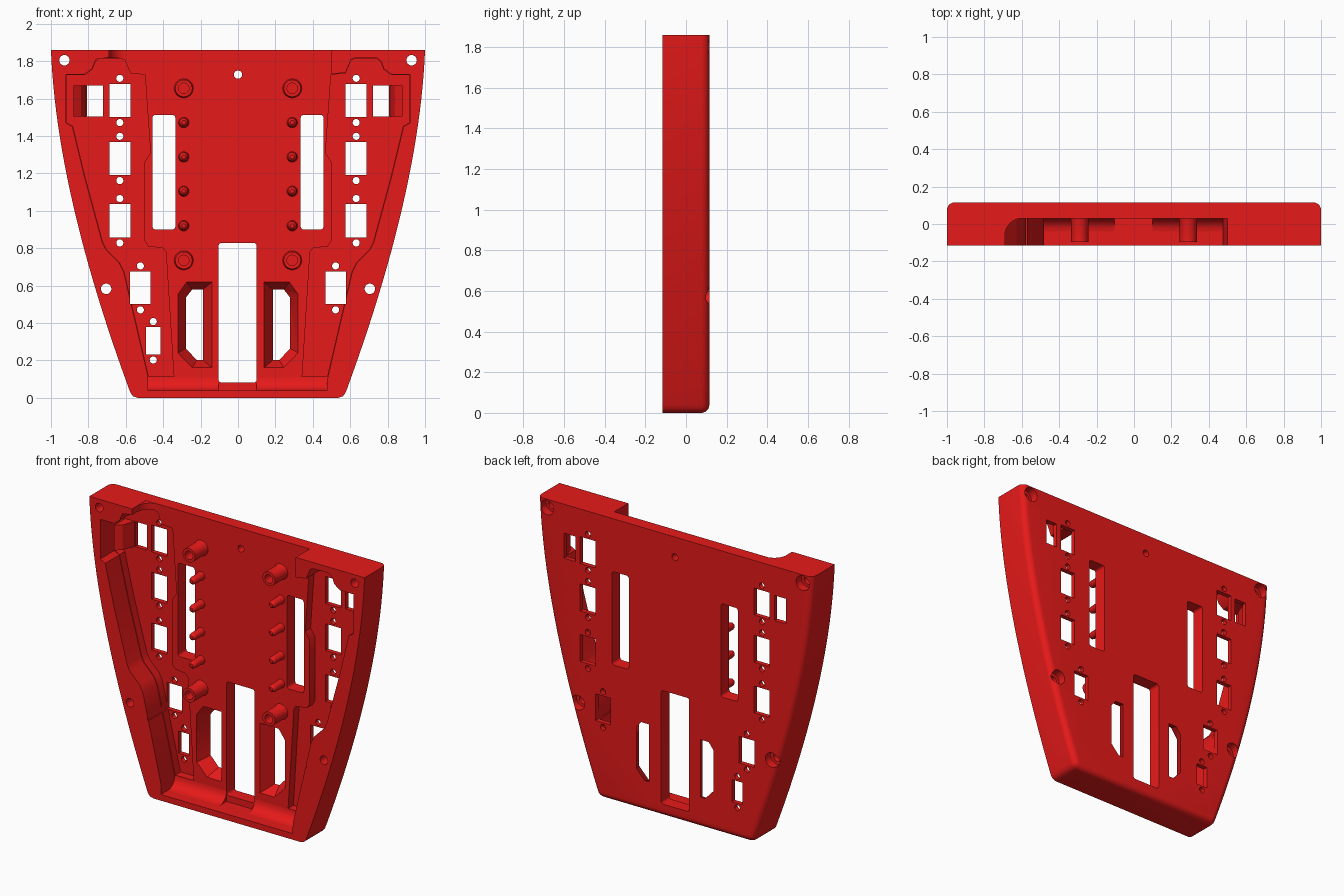
import bpy, bmesh
from math import sin, cos, pi, radians

if "Cube" in bpy.data.objects:
    bpy.data.objects.remove(bpy.data.objects["Cube"])

RED = bpy.data.materials.new("red")
RED.diffuse_color = (0.8, 0.01, 0.01, 1)
RED.use_nodes = True
RED.node_tree.nodes["Principled BSDF"].inputs["Base Color"].default_value = RED.diffuse_color
FRONT, FLOOR, WELL, BACK = -0.115, 0.03, 0.085, 0.115


def add_prism(bm, pts, a, b, axis='y', pts2=None):
    place = {'x': lambda u, v, t: (t, u, v),
             'y': lambda u, v, t: (u, t, v),
             'z': lambda u, v, t: (u, v, t)}[axis]
    lo = [bm.verts.new(place(u, v, a)) for u, v in pts]
    hi = [bm.verts.new(place(u, v, b)) for u, v in (pts2 or pts)]
    n = len(pts)
    bm.faces.new(lo)
    bm.faces.new(hi[::-1])
    for i in range(n):
        bm.faces.new((lo[i], hi[i], hi[(i + 1) % n], lo[(i + 1) % n]))


def finish(name, bm):
    bmesh.ops.recalc_face_normals(bm, faces=bm.faces[:])
    me = bpy.data.meshes.new(name)
    bm.to_mesh(me)
    bm.free()
    ob = bpy.data.objects.new(name, me)
    bpy.context.collection.objects.link(ob)
    me.materials.append(RED)
    return ob


def smooth(ob):
    bpy.ops.object.select_all(action='DESELECT')
    bpy.context.view_layer.objects.active = ob
    ob.select_set(True)
    bpy.ops.object.shade_smooth_by_angle(angle=radians(35))


def cut(target, bm):
    cutter = finish("cutter", bm)
    cutter.hide_render = True
    m = target.modifiers.new("cut", 'BOOLEAN')
    m.operation, m.solver, m.object = 'DIFFERENCE', 'EXACT', cutter
    bpy.ops.object.select_all(action='DESELECT')
    bpy.context.view_layer.objects.active = target
    target.select_set(True)
    bpy.ops.object.modifier_apply(modifier="cut")
    bpy.data.objects.remove(cutter)


def circle(x, z, r, n=24):
    return [(x + r * cos(2 * pi * i / n), z + r * sin(2 * pi * i / n)) for i in range(n)]


def rect(x0, x1, z0, z1, r=0.0):
    if r == 0:
        return [(x0, z0), (x1, z0), (x1, z1), (x0, z1)]
    out = []
    for k, (cx, cz) in enumerate([(x1 - r, z1 - r), (x0 + r, z1 - r), (x0 + r, z0 + r), (x1 - r, z0 + r)]):
        out += [(cx + r * cos(pi / 2 * (k + i / 4)), cz + r * sin(pi / 2 * (k + i / 4))) for i in range(5)]
    return out


def flip(pts, s):
    return [(s * x, z) for x, z in pts]


# Tray body: curved sides, rounded lower corners, rounded back edge
side = []
for i in range(25):
    t = i / 24
    side.append(((1 - t) ** 2 + 2 * t * (1 - t) * 0.97 + t * t * 0.58,
                 (1 - t) ** 2 * 1.86 + 2 * t * (1 - t) * 1.1 + t * t * 0.04))
side += [(0.572, 0.022), (0.56, 0.008), (0.535, 0.0)]
bm = bmesh.new()
add_prism(bm, side + flip(side, -1)[::-1], FRONT, BACK)
bmesh.ops.recalc_face_normals(bm, faces=bm.faces[:])
edges = [e for e in bm.edges if all(v.co.y > 0.1 for v in e.verts)
         and not all(v.co.z > 1.85 for v in e.verts)]
bmesh.ops.bevel(bm, geom=edges, offset=0.04, segments=6, profile=0.5, affect='EDGES')
tray = finish("tray_body", bm)

# Main front recess, open at the top edge
wall = [(0.78, 1.76), (0.82, 1.73), (0.92, 1.73), (0.92, 1.47), (0.885, 1.45), (0.82, 1.18),
        (0.725, 0.83), (0.705, 0.79), (0.635, 0.72), (0.61, 0.67), (0.48, 0.11)]
bm = bmesh.new()
left = [(-0.69, 1.95), (-0.69, 1.82), (-0.76, 1.81)] + flip(wall, -1) + [(-0.48, 0.04)]
right = [(0.5, 1.95), (0.5, 1.73), (0.575, 1.74), (0.605, 1.81), (0.63, 1.82),
         (0.74, 1.82), (0.765, 1.8)] + wall + [(0.475, 0.04)]
add_prism(bm, left + right[::-1], -0.3, FLOOR)
cut(tray, bm)

# Deeper side wells behind the switches
bm = bmesh.new()
inner = [(0.343, 0.113), (0.385, 0.78), (0.4, 0.8), (0.48, 0.81), (0.5, 0.84), (0.5, 1.26),
         (0.468, 1.31), (0.497, 1.728), (0.575, 1.735), (0.605, 1.805), (0.63, 1.815),
         (0.74, 1.815), (0.762, 1.797)]
outer = [(x - 0.003, z + (-0.003 if z > 1.5 else 0.003)) for x, z in wall]
for s in (-1, 1):
    add_prism(bm, flip(inner + outer, s), -0.3, WELL)
cut(tray, bm)

# Through openings: switch windows, slots, screw holes
bm = bmesh.new()


def window(x, z, w, h, gap=0.03):
    add_prism(bm, rect(x - w / 2, x + w / 2, z - h / 2, z + h / 2), -0.3, 0.3)
    for k in (-1, 1):
        add_prism(bm, circle(x, z + k * (h / 2 + gap), 0.019), -0.3, 0.3)


for s in (-1, 1):
    for z in (1.59, 1.28, 0.947):
        window(s * 0.632, z, 0.112, 0.177)
    window(s * 0.522, 0.588, 0.11, 0.175)
    add_prism(bm, flip(rect(0.722, 0.806, 1.505, 1.67), s), -0.3, 0.3)
    add_prism(bm, flip(rect(0.335, 0.457, 0.9, 1.513, 0.016), s), -0.3, 0.3)
    for x, z in ((0.928, 1.805), (0.705, 0.583)):
        add_prism(bm, circle(s * x, z, 0.028), -0.3, 0.3)
window(-0.453, 0.305, 0.078, 0.145)
add_prism(bm, circle(0, 1.728, 0.022), -0.3, 0.3)
add_prism(bm, rect(-0.104, 0.1, 0.082, 0.828, 0.016), -0.3, 0.3)
cut(tray, bm)

# Screw counterbores on the back and tapered cable funnels on the front
bm = bmesh.new()
big = [(0.138, 0.16), (0.245, 0.16), (0.322, 0.24), (0.322, 0.555), (0.275, 0.62), (0.138, 0.62)]
small = [(0.188, 0.203), (0.22, 0.203), (0.278, 0.265), (0.278, 0.535), (0.245, 0.578), (0.188, 0.578)]
for s in (-1, 1):
    for x, z in ((0.928, 1.805), (0.705, 0.583)):
        add_prism(bm, circle(s * x, z, 0.048), 0.06, 0.3)
    add_prism(bm, flip(big, s), FLOOR - 0.002, BACK + 0.002, pts2=flip(small, s))
cut(tray, bm)
smooth(tray)

# Fillet along the bottom wall, either side of the centre slot
arc = [(-0.04 + 0.07 * cos(i * pi / 12), 0.11 - 0.07 * sin(i * pi / 12)) for i in range(7)]
for name, a, b in (("bottom_fillet_left", -0.48, -0.104), ("bottom_fillet_right", 0.1, 0.475)):
    bm = bmesh.new()
    add_prism(bm, arc + [(-0.04, 0.03), (0.04, 0.03), (0.04, 0.11)], a, b, 'x')
    smooth(finish(name, bm))

# Rounded corner of the top opening
bm = bmesh.new()
arc = [(-0.6 - 0.09 * cos(i * pi / 16), -0.06 + 0.09 * sin(i * pi / 16)) for i in range(9)]
add_prism(bm, arc + [(-0.6, 0.04), (-0.7, 0.04), (-0.7, -0.06)], 1.818, 1.859, 'z')
smooth(finish("opening_fillet", bm))

# Sloped brackets beside the outer windows
for s, name in ((-1, "bracket_left"), (1, "bracket_right")):
    bm = bmesh.new()
    add_prism(bm, [(s * 0.81, WELL + 0.005), (s * 0.84, 0.0), (s * 0.88, -0.03), (s * 0.88, WELL + 0.005)],
              1.505, 1.67, 'z')
    finish(name, bm)


# Round posts on the floor
def lathe(name, profile, x, z, n=24):
    bm = bmesh.new()
    rings = [[bm.verts.new((px, y, pz)) for px, pz in circle(x, z, r, n)] for r, y in profile]
    for a, b in zip(rings, rings[1:]):
        for i in range(n):
            bm.faces.new((a[i], a[(i + 1) % n], b[(i + 1) % n], b[i]))
    bm.faces.new(rings[-1])
    bm.faces.new(rings[0][::-1])
    smooth(finish(name, bm))


for s in (-1, 1):
    for z in (1.655, 0.735):
        lathe("screw_post", [(0.053, 0.035), (0.047, 0.018), (0.046, -0.095), (0.028, -0.095),
                             (0.028, 0.01)], s * 0.29, z)
    for z in (1.472, 1.288, 1.105, 0.92):
        lathe("guide_pin", [(0.029, 0.035), (0.025, 0.01), (0.024, -0.05), (0.02, -0.063),
                            (0.011, -0.07)], s * 0.29, z)
